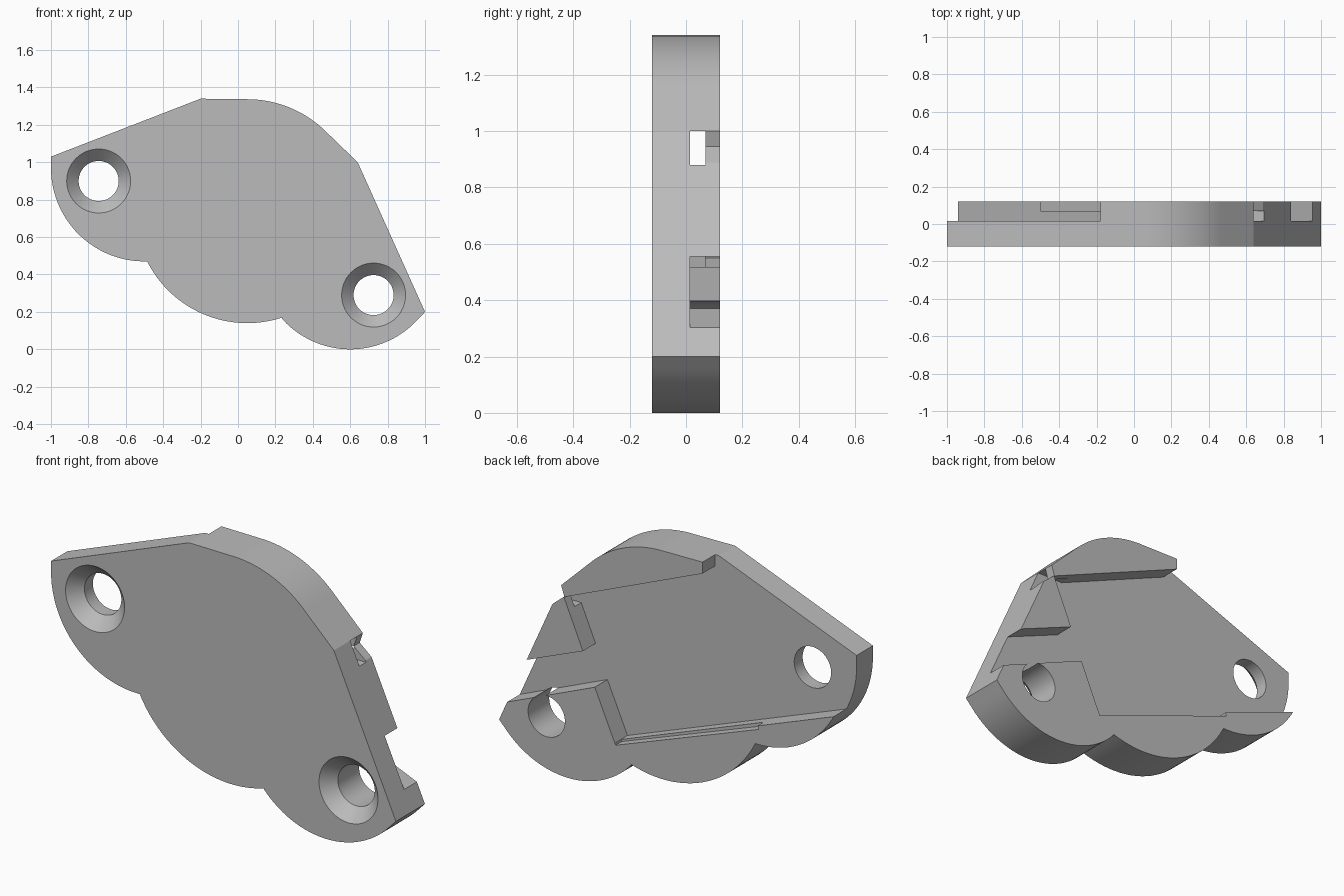
import bpy, bmesh
from math import radians, cos, sin

cube = bpy.data.objects.get("Cube")
if cube:
    bpy.data.objects.remove(cube)

gray = bpy.data.materials.new("plain gray")
gray.use_nodes = True
tone = (0.5, 0.5, 0.5, 1)
gray.diffuse_color = tone
gray.node_tree.nodes["Principled BSDF"].inputs["Base Color"].default_value = tone

FRONT, BACK, FLOOR, LEDGE = -0.12, 0.12, 0.015, 0.07


def prism(name, outline, y0, y1):
    """Extrude an x-z outline between two depths."""
    bm = bmesh.new()
    face = bm.faces.new([bm.verts.new((x, y0, z)) for x, z in outline])
    ext = bmesh.ops.extrude_face_region(bm, geom=[face])
    moved = [v for v in ext["geom"] if isinstance(v, bmesh.types.BMVert)]
    bmesh.ops.translate(bm, vec=(0, y1 - y0, 0), verts=moved)
    bmesh.ops.recalc_face_normals(bm, faces=bm.faces)
    return finish(name, bm)


def lathe(name, x, z, profile, sides=64):
    """Stack of rings (radius, depth) around a hole axis."""
    bm = bmesh.new()
    rings = [[bm.verts.new((x + r * cos(radians(360 * i / sides)), y,
                            z + r * sin(radians(360 * i / sides))))
              for i in range(sides)] for r, y in profile]
    for a, b in zip(rings, rings[1:]):
        for i in range(sides):
            j = (i + 1) % sides
            bm.faces.new((a[i], a[j], b[j], b[i]))
    bm.faces.new(rings[0])
    bm.faces.new(rings[-1])
    bmesh.ops.recalc_face_normals(bm, faces=bm.faces)
    return finish(name, bm)


def finish(name, bm):
    mesh = bpy.data.meshes.new(name)
    bm.to_mesh(mesh)
    bm.free()
    mesh.materials.append(gray)
    obj = bpy.data.objects.new(name, mesh)
    bpy.context.collection.objects.link(obj)
    return obj


def arc(cx, cz, r, a0, a1, n=24):
    return [(cx + r * cos(radians(a0 + (a1 - a0) * i / n)),
             cz + r * sin(radians(a0 + (a1 - a0) * i / n))) for i in range(n + 1)]


# Scalloped plate outline, clockwise from the upper left corner
outline = [(-1, 1.03), (-0.2, 1.34)]
outline += arc(0.05, 0.74, 0.597, 90, 45)
outline += [(0.64, 1.0), (1, 0.2)]
outline += arc(0.6, 0.49, 0.49, -38, -138)[1:]
outline += arc(0.05, 0.74, 0.6, -72, -153)
outline += arc(-0.5, 0.97, 0.5, -88, -180)
plate = prism("cover_plate", outline, FRONT, BACK)

# Stepped channel across the back
channel = [(1.1, 0.242), (0.445, 0.517), (0.329, 0.255), (-0.945, 0.735),
           (-1.2, 0.83), (-1.2, 1.5), (-0.18, 1.5), (-0.18, 1.28),
           (0.624, 0.942), (0.514, 0.688), (0.84, 0.555), (1.1, 0.447)]
cutters = [prism("channel_cutter", channel, FLOOR, 0.2)]

# Shallow ledge along the lower channel wall
cutters.append(prism("ledge_cutter", [(0.33, 0.27), (0.325, 0.245), (-0.505, 0.55),
                                      (-0.48, 0.62)], LEDGE, 0.21))

# Edge notch and the slot joining it to the channel
cutters.append(prism("notch_cutter", [(0.64, 1.0), (0.622, 0.945), (0.70, 0.88),
                                      (0.8, 0.88), (0.8, 1.0)], FLOOR, 0.22))
cutters.append(prism("slot_cutter", [(0.4, 0.88), (0.8, 0.88), (0.8, 1.0),
                                     (0.4, 1.0)], FLOOR, LEDGE))

# Countersunk screw holes
for side, x, z in (("right", -0.745, 0.9), ("left", 0.725, 0.29)):
    profile = [(0.235, -0.185), (0.107, -0.055), (0.107, 0.25)]
    cutters.append(lathe(side + "_hole_cutter", x, z, profile))

for cutter in cutters:
    cutter.hide_render = True
    mod = plate.modifiers.new(cutter.name, "BOOLEAN")
    mod.operation = "DIFFERENCE"
    mod.solver = "EXACT"
    mod.object = cutter

# Apply the cuts, then remove the helpers
bpy.context.view_layer.objects.active = plate
plate.select_set(True)
for mod in list(plate.modifiers):
    bpy.ops.object.modifier_apply(modifier=mod.name)
for cutter in cutters:
    bpy.data.objects.remove(cutter)
bpy.ops.object.shade_smooth_by_angle(angle=radians(20))
